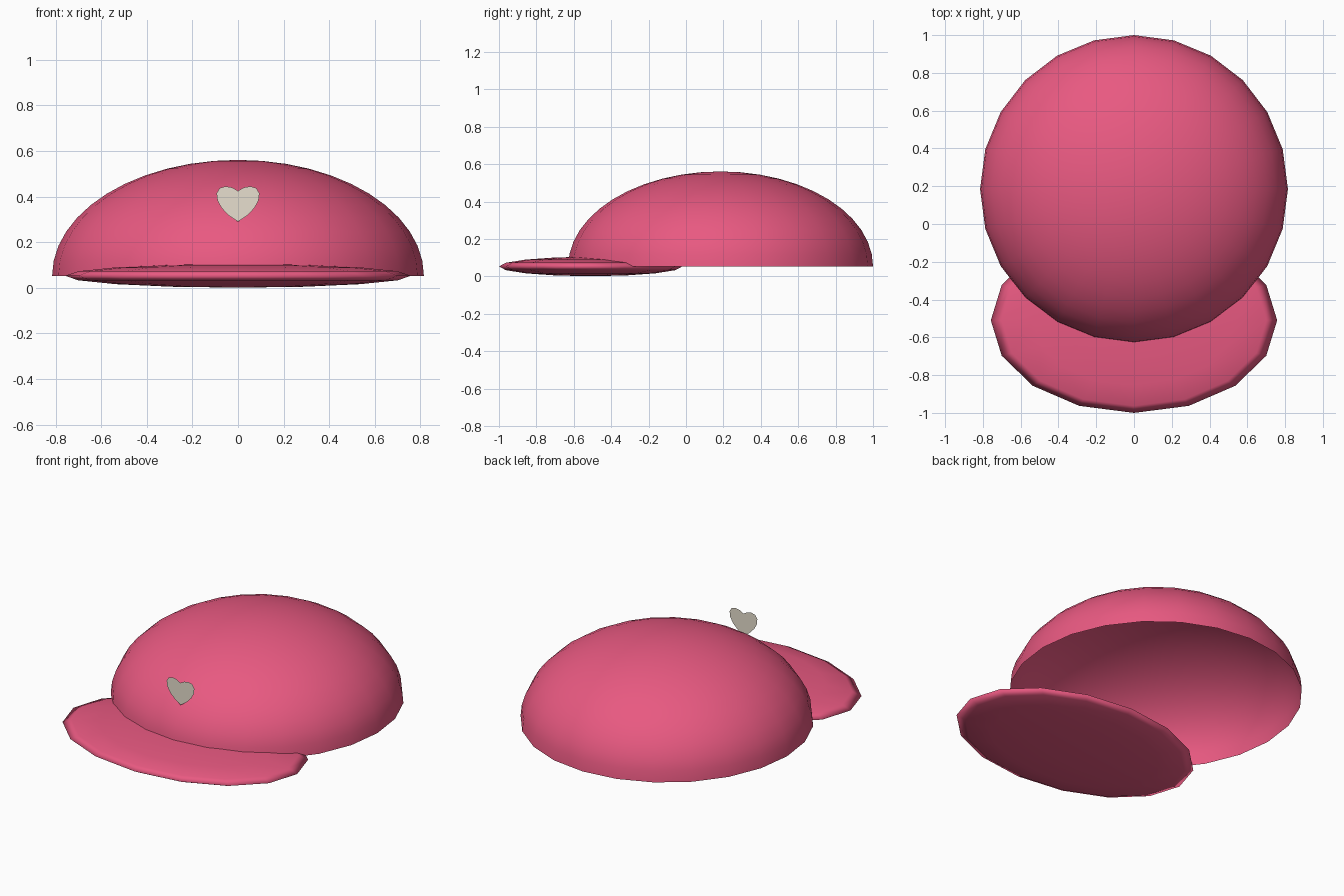
import bpy, bmesh, math
from mathutils import Matrix

if "Cube" in bpy.data.objects:
    bpy.data.objects.remove(bpy.data.objects["Cube"])


def material(name, color):
    m = bpy.data.materials.new(name)
    m.diffuse_color = (*color, 1)
    m.use_nodes = True
    m.node_tree.nodes["Principled BSDF"].inputs["Base Color"].default_value = m.diffuse_color
    return m


def finish(name, bm, mat, smooth):
    mesh = bpy.data.meshes.new(name)
    bm.to_mesh(mesh)
    bm.free()
    for p in mesh.polygons:
        p.use_smooth = smooth
    mesh.materials.append(mat)
    ob = bpy.data.objects.new(name, mesh)
    bpy.context.collection.objects.link(ob)
    return ob


def ellipsoid(segments, rings, radii, centre, half=False):
    bm = bmesh.new()
    bmesh.ops.create_uvsphere(bm, u_segments=segments, v_segments=rings, radius=1)
    if half:
        low = [v for v in bm.verts if v.co.z < -1e-4]
        bmesh.ops.delete(bm, geom=low, context='VERTS')
    bmesh.ops.transform(
        bm, verts=bm.verts,
        matrix=Matrix.Translation(centre) @ Matrix.Diagonal((*radii, 1)))
    return bm


pink = material("pink_cloth", (0.81, 0.10, 0.22))
cream = material("cream_badge", (0.80, 0.74, 0.62))

# Crown: open half ellipsoid
finish("crown", ellipsoid(24, 24, (0.815, 0.815, 0.508), (0, 0.185, 0.053), True),
       pink, True)

# Brim: flattened low-poly ellipsoid tucked under the crown
finish("brim", ellipsoid(16, 8, (0.758, 0.49, 0.052), (0, -0.51, 0.053)),
       pink, True)

# Heart badge: thin flat outline, right half mirrored to the left
half = [(0, 0.425), (0.025, 0.440), (0.055, 0.445), (0.080, 0.438),
        (0.094, 0.415), (0.090, 0.382), (0.072, 0.350), (0.040, 0.317), (0, 0.290)]
outline = half + [(-x, z) for x, z in reversed(half[1:-1])]
bm = bmesh.new()
face = bm.faces.new([bm.verts.new((x, -0.556, z)) for x, z in outline])
face.normal_update()
if face.normal.y > 0:
    face.normal_flip()
bmesh.ops.triangulate(bm, faces=[face])
finish("heart_badge", bm, cream, False)
